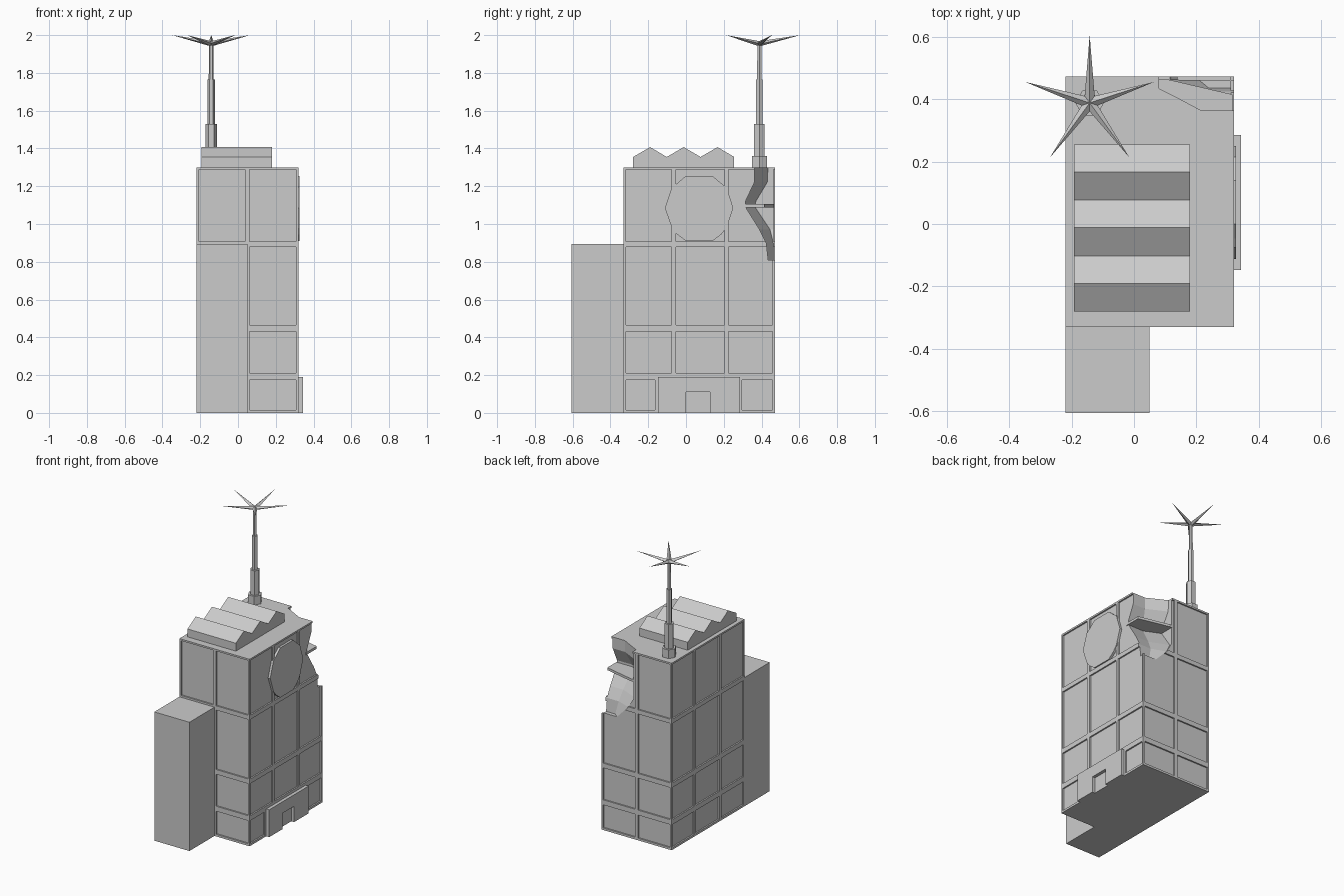
import bpy, bmesh
from math import pi, sin, cos
from mathutils import Vector

cube = bpy.data.objects.get("Cube")
if cube:
    bpy.data.objects.remove(cube, do_unlink=True)

grey = bpy.data.materials.new("concrete grey")
grey.use_nodes = True
COLOUR = (0.6, 0.6, 0.6, 1)
grey.diffuse_color = COLOUR
grey.node_tree.nodes["Principled BSDF"].inputs["Base Color"].default_value = COLOUR


def finish(name, bm):
    bmesh.ops.recalc_face_normals(bm, faces=bm.faces)
    mesh = bpy.data.meshes.new(name)
    bm.to_mesh(mesh)
    bm.free()
    mesh.materials.append(grey)
    obj = bpy.data.objects.new(name, mesh)
    bpy.context.collection.objects.link(obj)
    return obj


def add_box(bm, x, y, z):
    verts = bmesh.ops.create_cube(bm, size=1)["verts"]
    for v in verts:
        v.co = [r[0] if c < 0 else r[1] for c, r in zip(v.co, (x, y, z))]


def box(name, x, y, z):
    bm = bmesh.new()
    add_box(bm, x, y, z)
    return finish(name, bm)


def loft(name, rings):
    """Closed skin through a list of equal-length point rings."""
    bm = bmesh.new()
    loops = [[bm.verts.new(p) for p in ring] for ring in rings]
    for a, b in zip(loops, loops[1:]):
        for i in range(len(a)):
            j = (i + 1) % len(a)
            bm.faces.new((a[i], a[j], b[j], b[i]))
    bm.faces.new(loops[0])
    bm.faces.new(loops[-1])
    return finish(name, bm)


def cut(target, cutter):
    """Apply a boolean difference and remove the cutter."""
    mod = target.modifiers.new("cut", 'BOOLEAN')
    mod.operation, mod.solver, mod.object = 'DIFFERENCE', 'EXACT', cutter
    graph = bpy.context.evaluated_depsgraph_get()
    mesh = bpy.data.meshes.new_from_object(target.evaluated_get(graph))
    target.modifiers.clear()
    target.data = mesh
    bpy.data.objects.remove(cutter, do_unlink=True)


# Main tower and lower annex
X0, X1, Y0, Y1, ROOF = -0.22, 0.32, -0.33, 0.472, 1.3
tower = box("tower", (X0, X1), (Y0, Y1), (0, ROOF))
box("annex", (X0, 0.05), (-0.605, Y0), (0, 0.895))

# Recessed wall panels on all four sides
ROWS = [(0.015, 0.175), (0.21, 0.432), (0.465, 0.878), (0.908, 1.288)]
SIDE = [(-0.318, -0.077), (-0.054, 0.203), (0.225, 0.459)]
ENDS = [(-0.207, 0.038), (0.062, 0.307)]
D, OUT = 0.01, 0.03
bm = bmesh.new()
for r, z in enumerate(ROWS):
    for c, y in enumerate(SIDE):
        add_box(bm, (X0 - OUT, X0 + D), y, z)
        if r == 0:
            if c == 1:
                continue
            y = (y[0], -0.165) if c == 0 else (0.297, y[1])
        add_box(bm, (X1 - D, X1 + OUT), y, z)
    for c, x in enumerate(ENDS):
        add_box(bm, x, (Y1 - D, Y1 + OUT), z)
        if c == 1 or r == 3:
            add_box(bm, x, (Y0 - OUT, Y0 + D), z)
cut(tower, finish("panel_cutter", bm))

# Broken-out corner: height, wall y, bend x, inner y, inner x
BITE = [(0.81, 0.435, 0.24, 0.468, 0.20), (0.90, 0.425, 0.22, 0.462, 0.12),
        (0.97, 0.39, 0.21, 0.445, 0.08), (1.09, 0.315, 0.19, 0.365, 0.08),
        (1.12, 0.315, 0.19, 0.37, 0.08), (1.22, 0.362, 0.215, 0.43, 0.08),
        (1.35, 0.365, 0.215, 0.437, 0.08)]
cut(tower, loft("corner_cutter", [
    [(0.5, ya, z), (xb, ya, z), (xa, yb, z), (xa, 0.6, z), (0.5, 0.6, z)]
    for z, ya, xb, yb, xa in BITE]))
slab = [(0.075, 0.35), (0.2, 0.3), (0.315, 0.3), (0.315, 0.415), (0.1, 0.465), (0.075, 0.465)]
loft("exposed_floor", [[(x, y, z) for x, y in slab] for z in (1.088, 1.105)])

# Round plaque on the upper wall
plaque = [(0, 0.91), (0.14, 0.91), (0.187, 0.945), (0.215, 0.98), (0.25, 1.085), (0.215, 1.195),
          (0.187, 1.215), (0.14, 1.255), (0, 1.255), (-0.047, 1.215), (-0.075, 1.195),
          (-0.112, 1.085), (-0.075, 0.98), (-0.047, 0.945)]
loft("round_plaque", [[(x, y, z) for y, z in plaque] for x in (0.305, 0.326)])

# Entrance block with doorway
entrance = box("entrance", (0.3, 0.343), (-0.147, 0.285), (0, 0.19))
cut(entrance, box("door_cutter", (0.321, 0.4), (0.0, 0.127), (-0.1, 0.11)))

# Sawtooth skylights
saw = [(-0.28, 1.29), (-0.28, 1.355), (-0.19, 1.407), (-0.102, 1.355), (-0.012, 1.407),
       (0.077, 1.355), (0.167, 1.407), (0.255, 1.355), (0.255, 1.29)]
loft("skylight_roof", [[(x, y, z) for y, z in saw] for x in (-0.192, 0.18)])

# Stepped mast
AX, AY = -0.142, 0.388


def ring(radius, z, sides=6):
    return [(AX + radius * cos(i * 2 * pi / sides), AY + radius * sin(i * 2 * pi / sides), z)
            for i in range(sides)]


STEPS = [(0.046, 1.29), (0.046, 1.36), (0.031, 1.36), (0.031, 1.53), (0.019, 1.53),
         (0.019, 1.765), (0.013, 1.765), (0.012, 1.955)]
loft("mast", [ring(r, z) for r, z in STEPS])

# Five-pointed star of spikes on top of the mast
bm = bmesh.new()
centre = Vector((AX, AY, 0))
for k in range(5):
    a = pi / 2 + k * 2 * pi / 5
    out, side = Vector((cos(a), sin(a), 0)), Vector((-sin(a), cos(a), 0))
    root = centre + out * 0.022
    low = bm.verts.new(centre + Vector((0, 0, 1.94)))
    high = bm.verts.new(centre + Vector((0, 0, 1.968)))
    left = bm.verts.new(root + side * 0.016 + Vector((0, 0, 1.957)))
    right = bm.verts.new(root - side * 0.016 + Vector((0, 0, 1.957)))
    tip = bm.verts.new(centre + out * 0.217 + Vector((0, 0, 2.0)))
    for tri in ((low, left, tip), (left, high, tip), (high, right, tip), (right, low, tip),
                (low, right, high), (low, high, left)):
        bm.faces.new(tri)
finish("mast_star", bm)
